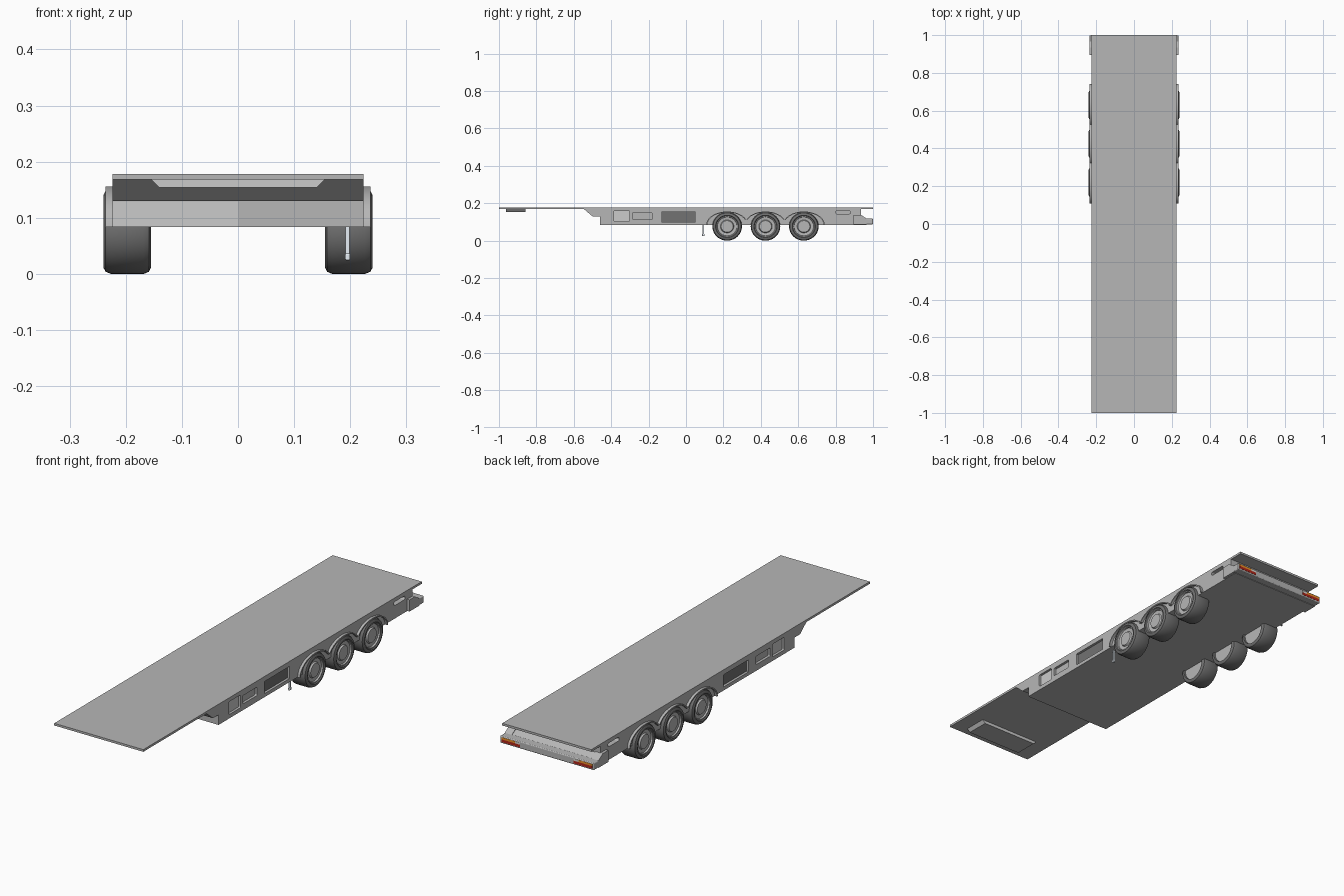
import bpy, bmesh, math

if "Cube" in bpy.data.objects:
    bpy.data.objects.remove(bpy.data.objects["Cube"])

AXLES = (0.22, 0.425, 0.63)
GREY, LIGHT, DARK, RUBBER, STEEL = (
    (0.47, 0.47, 0.47, 1), (0.8, 0.8, 0.8, 1), (0.17, 0.17, 0.17, 1),
    (0.16, 0.16, 0.16, 1), (0.8, 0.86, 0.92, 1))
MATS = {}


def material(color):
    if color not in MATS:
        MATS[color] = bpy.data.materials.new("paint")
        MATS[color].diffuse_color = color
    return MATS[color]


def finish(name, bm, smooth=False, color=GREY):
    bmesh.ops.recalc_face_normals(bm, faces=bm.faces)
    me = bpy.data.meshes.new(name)
    bm.to_mesh(me)
    bm.free()
    ob = bpy.data.objects.new(name, me)
    bpy.context.collection.objects.link(ob)
    bpy.ops.object.select_all(action='DESELECT')
    ob.select_set(True)
    bpy.context.view_layer.objects.active = ob
    if smooth:
        bpy.ops.object.shade_smooth_by_angle(angle=math.radians(35))
    me.materials.append(material(color))
    return ob


def mirror(ob):
    # Mirror across the centre line
    m = ob.modifiers.new("mirror", 'MIRROR')
    m.use_mirror_merge = False
    return ob


def box(name, x, y, z, bevel=0, color=GREY, axis=None):
    # Box with optional bevel, on all edges or only those along one axis
    bm = bmesh.new()
    bmesh.ops.create_cube(bm, size=1)
    edges = [e for e in bm.edges if axis is None or
             abs(e.verts[0].co[axis] - e.verts[1].co[axis]) > 0.5]
    for v in bm.verts:
        for i, (a, b) in enumerate((x, y, z)):
            v.co[i] = (a + b) / 2 + v.co[i] * (b - a)
    if bevel:
        bmesh.ops.bevel(bm, geom=edges, offset=bevel, segments=3,
                        affect='EDGES', profile=0.5)
    return finish(name, bm, color=color)


def extrude_x(name, pts, x0, x1, smooth=False, color=GREY):
    # Side profile (y, z) pushed along x
    bm = bmesh.new()
    f = bm.faces.new([bm.verts.new((x0, y, z)) for y, z in pts])
    r = bmesh.ops.extrude_face_region(bm, geom=[f])
    for v in r['geom']:
        if isinstance(v, bmesh.types.BMVert):
            v.co.x = x1
    return finish(name, bm, smooth, color)


def cut(target, name, y, z, round_ends, depth=0.012):
    # Recess both flanks of the body
    for s in (-1, 1):
        x = sorted((s * (0.224 - depth), s * 0.26))
        c = box(name + "_cutter", x, y, z, round_ends, axis=0)
        m = target.modifiers.new(name, 'BOOLEAN')
        m.operation, m.object = 'DIFFERENCE', c
        bpy.context.view_layer.objects.active = target
        bpy.ops.object.modifier_apply(modifier=m.name)
        bpy.data.objects.remove(c)


# Load deck
box("deck", (-0.224, 0.224), (-1, 1), (0.168, 0.178))

# Chassis body with sloped neck and stepped tail
body = extrude_x("chassis_body", [
    (-0.545, 0.168), (-0.50, 0.13), (-0.46, 0.13), (-0.46, 0.084),
    (0.965, 0.084), (0.965, 0.116), (0.935, 0.135), (0.935, 0.168)],
    -0.224, 0.224)
cut(body, "front_locker", (-0.385, -0.302), (0.102, 0.16), 0.005)
cut(body, "small_locker", (-0.285, -0.182), (0.112, 0.15), 0.005)
cut(body, "grille_recess", (-0.13, 0.05), (0.1, 0.155), 0.002)
cut(body, "rear_slot", (0.80, 0.88), (0.143, 0.16), 0.008, 0.03)

# Panels lining the recesses, and the pale half of the front wall
mirror(box("front_locker_door", (0.205, 0.214), (-0.384, -0.303), (0.103, 0.159), color=LIGHT))
mirror(box("grille_panel", (0.205, 0.214), (-0.129, 0.049), (0.101, 0.154), color=DARK))
box("front_wall_panel", (-0.224, 0), (-0.461, -0.455), (0.0845, 0.1295), color=LIGHT)

# Coupling plate under the nose, narrowing downwards
bm = bmesh.new()
bmesh.ops.create_cube(bm, size=1)
for v in bm.verts:
    low = v.co.z < 0
    v.co = ((0.14 if low else 0.155) * (1 if v.co.x > 0 else -1),
            -0.91 + 0.053 * (1 if v.co.y > 0 else -1),
            0.154 if low else 0.169)
plate = finish("coupling_plate", bm, color=LIGHT)
plate.data.materials.append(material(GREY))
for p in plate.data.polygons:
    if p.normal.z < -0.9:
        p.material_index = 1

# Wheels turned from tyre and rim sections (x, radius)
TYRE = [(0.162, 0.058), (0.155, 0.06), (0.155, 0.067), (0.159, 0.075),
        (0.168, 0.079), (0.226, 0.079), (0.236, 0.075), (0.24, 0.067),
        (0.24, 0.062), (0.236, 0.058)]
RIM = [(0.162, 0.0), (0.162, 0.058), (0.236, 0.058), (0.236, 0.054),
       (0.229, 0.052), (0.227, 0.036), (0.234, 0.032), (0.234, 0.0)]
N = 40


def lathe(name, section, y, color):
    bm = bmesh.new()
    rings = []
    for x, r in section:
        if r == 0:
            rings.append([bm.verts.new((x, y, 0.076))] * N)
        else:
            rings.append([bm.verts.new((x, y + r * math.cos(t),
                                        0.076 + 0.962 * r * math.sin(t)))
                          for t in (2 * math.pi * k / N for k in range(N))])
    for a, b in zip(rings, rings[1:]):
        for k in range(N):
            j = (k + 1) % N
            bm.faces.new(list(dict.fromkeys((a[k], a[j], b[j], b[k]))))
    mirror(finish(name, bm, True, color))


for y in AXLES:
    lathe("tyre", TYRE, y, RUBBER)
    lathe("rim", RIM, y, GREY)


# Mudguards: three linked arches
def arch(a, b, lo, hi, y):
    return [(y - a * math.cos(t), 0.084 + b * math.sin(t))
            for t in (math.radians(lo + (hi - lo) * k / 14) for k in range(15))]


for i, y in enumerate(AXLES):
    lo, hi = (0 if i == 0 else 24), (180 if i == 2 else 156)
    pts = arch(0.112, 0.072, lo, hi, y) + arch(0.106, 0.067, lo, hi, y)[::-1]
    mirror(extrude_x("mudguard", pts, 0.16, 0.236, True))

# Support leg with foot, right side only
box("support_leg", (0.192, 0.199), (0.088, 0.097), (0.035, 0.09), color=STEEL)
box("support_foot", (0.191, 0.2), (0.086, 0.1), (0.024, 0.037), 0.003, STEEL)

# Rear bumper and its side brackets
box("rear_bumper", (-0.236, 0.236), (0.96, 0.999), (0.086, 0.118), 0.004)
mirror(extrude_x("bumper_bracket", [
    (0.895, 0.085), (0.965, 0.085), (0.965, 0.118), (0.935, 0.138),
    (0.895, 0.138)], 0.2, 0.236))

# Tail lamps: amber strip over red, with a white reversing lamp inboard
AMBER, RED, WHITE = (0.85, 0.28, 0.02, 1), (0.45, 0.02, 0.01, 1), (0.7, 0.7, 0.65, 1)
for name, x, z, col in (("turn_lamp", (0.16, 0.228), (0.104, 0.113), AMBER),
                        ("brake_lamp", (0.135, 0.228), (0.092, 0.104), RED),
                        ("reverse_lamp", (0.135, 0.16), (0.104, 0.113), WHITE)):
    mirror(box(name, x, (0.99, 1.0), z, color=col))

for m in bpy.data.materials:
    if m.users and not m.is_grease_pencil:
        m.use_nodes = True
        m.node_tree.nodes["Principled BSDF"].inputs["Base Color"].default_value = m.diffuse_color
